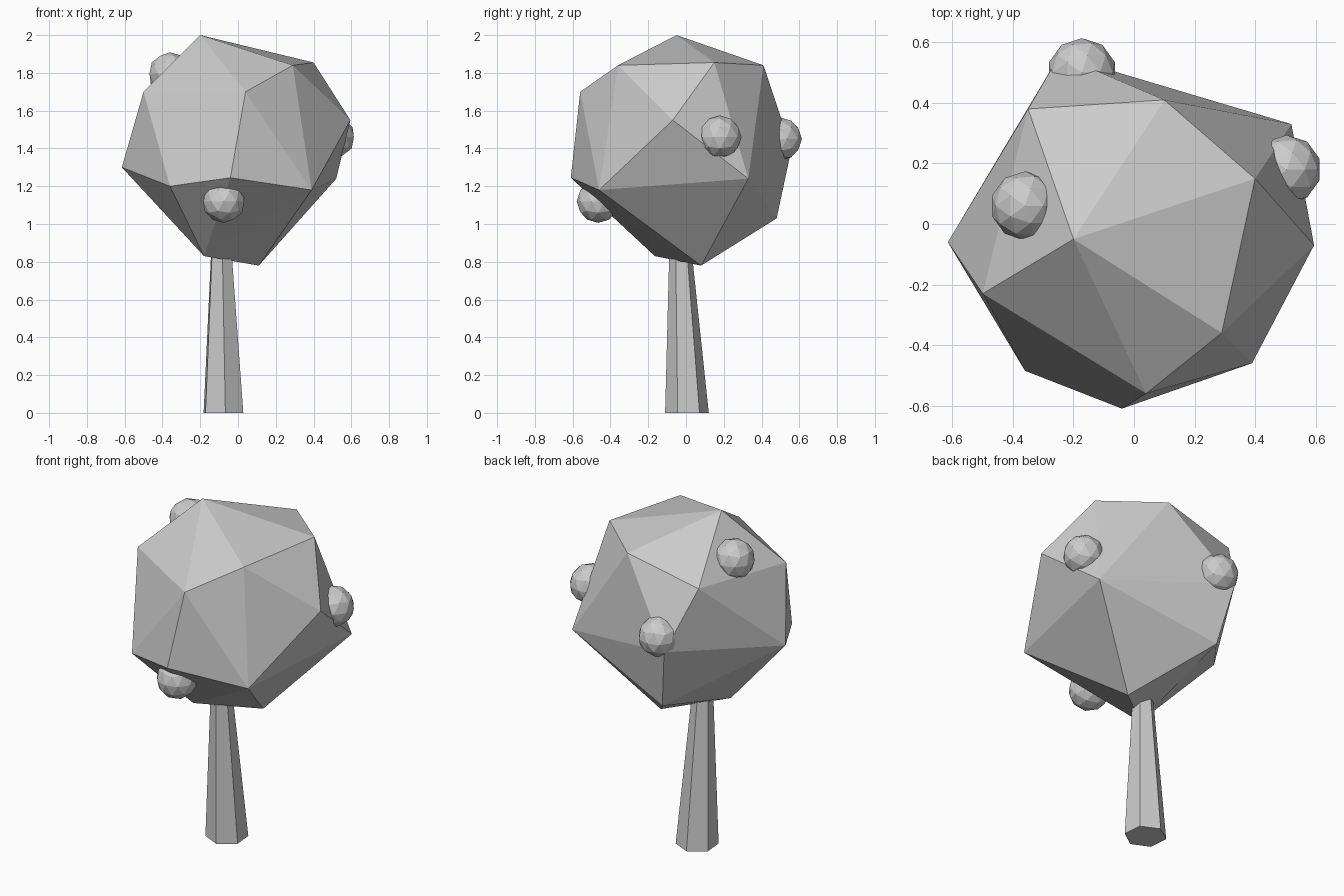
import bpy
import bmesh
import math
from mathutils import Vector

# Remove the default object
default = bpy.data.objects.get("Cube")
if default:
    bpy.data.objects.remove(default, do_unlink=True)

# One plain grey for the whole tree
grey = bpy.data.materials.new("plain_grey")
grey.use_nodes = True
colour = (0.6, 0.6, 0.6, 1)
grey.diffuse_color = colour
grey.node_tree.nodes["Principled BSDF"].inputs["Base Color"].default_value = colour


def add_object(name, bm):
    """Turn a bmesh into a flat shaded object with the grey material."""
    bmesh.ops.recalc_face_normals(bm, faces=bm.faces)
    mesh = bpy.data.meshes.new(name)
    bm.to_mesh(mesh)
    bm.free()
    mesh.materials.append(grey)
    obj = bpy.data.objects.new(name, mesh)
    bpy.context.collection.objects.link(obj)
    return obj


def add_hull(name, points):
    """Wrap a faceted convex skin around a few corner points."""
    bm = bmesh.new()
    for point in points:
        bm.verts.new(point)
    bmesh.ops.convex_hull(bm, input=bm.verts)
    loose = [v for v in bm.verts if not v.link_faces]
    bmesh.ops.delete(bm, geom=loose, context="VERTS")
    return add_object(name, bm)


def add_tapered_post(name, sides, turn, bottom, bottom_radius, top, top_radius):
    """Build a leaning tapered prism between two centres."""
    bm = bmesh.new()
    rings = []
    for centre, radius in ((bottom, bottom_radius), (top, top_radius)):
        ring = []
        for i in range(sides):
            angle = turn + math.tau * i / sides
            offset = Vector((math.cos(angle), math.sin(angle), 0)) * radius
            ring.append(bm.verts.new(Vector(centre) + offset))
        rings.append(ring)
        bm.faces.new(ring)
    low, high = rings
    for i in range(sides):
        j = (i + 1) % sides
        bm.faces.new((low[i], low[j], high[j], high[i]))
    return add_object(name, bm)


def add_fruit(name, centre, radius):
    """Build a small faceted ball, partly sunk into the crown."""
    bm = bmesh.new()
    bmesh.ops.create_icosphere(bm, subdivisions=2, radius=radius)
    bmesh.ops.translate(bm, verts=bm.verts, vec=centre)
    return add_object(name, bm)


# Trunk: six sided, narrowing upward into the crown
add_tapered_post("trunk", 6, math.radians(35),
                 (-0.077, 0.005, 0), 0.116, (-0.09, -0.035, 1), 0.05)

# Crown: irregular faceted ball, listed from peak to underside
peak = [(-0.2, -0.05, 2)]
upper_corners = [
    (0.29, -0.36, 1.84), (0.4, 0.15, 1.855), (0.1, 0.41, 1.84),
    (-0.35, 0.38, 1.735), (-0.5, -0.23, 1.7), (0.04, -0.56, 1.7),
]
middle_corners = [
    (0.595, -0.07, 1.55), (-0.246, 0.558, 1.396), (-0.615, -0.06, 1.3),
    (-0.04, -0.61, 1.245), (0.52, 0.33, 1.24), (-0.36, -0.485, 1.2),
    (0.39, -0.46, 1.18),
]
lower_corners = [(-0.18, 0.48, 1.03), (-0.18, -0.165, 0.83), (0.11, 0.08, 0.78)]
add_hull("crown", peak + upper_corners + middle_corners + lower_corners)

# Fruits spread around the crown
fruits = {
    "front_fruit": (-0.075, -0.465, 1.12),
    "top_fruit": (-0.36, 0.06, 1.795),
    "side_fruit": (0.505, 0.18, 1.46),
    "back_fruit": (-0.172, 0.5, 1.45),
}
for name, centre in fruits.items():
    add_fruit(name, centre, 0.114)
